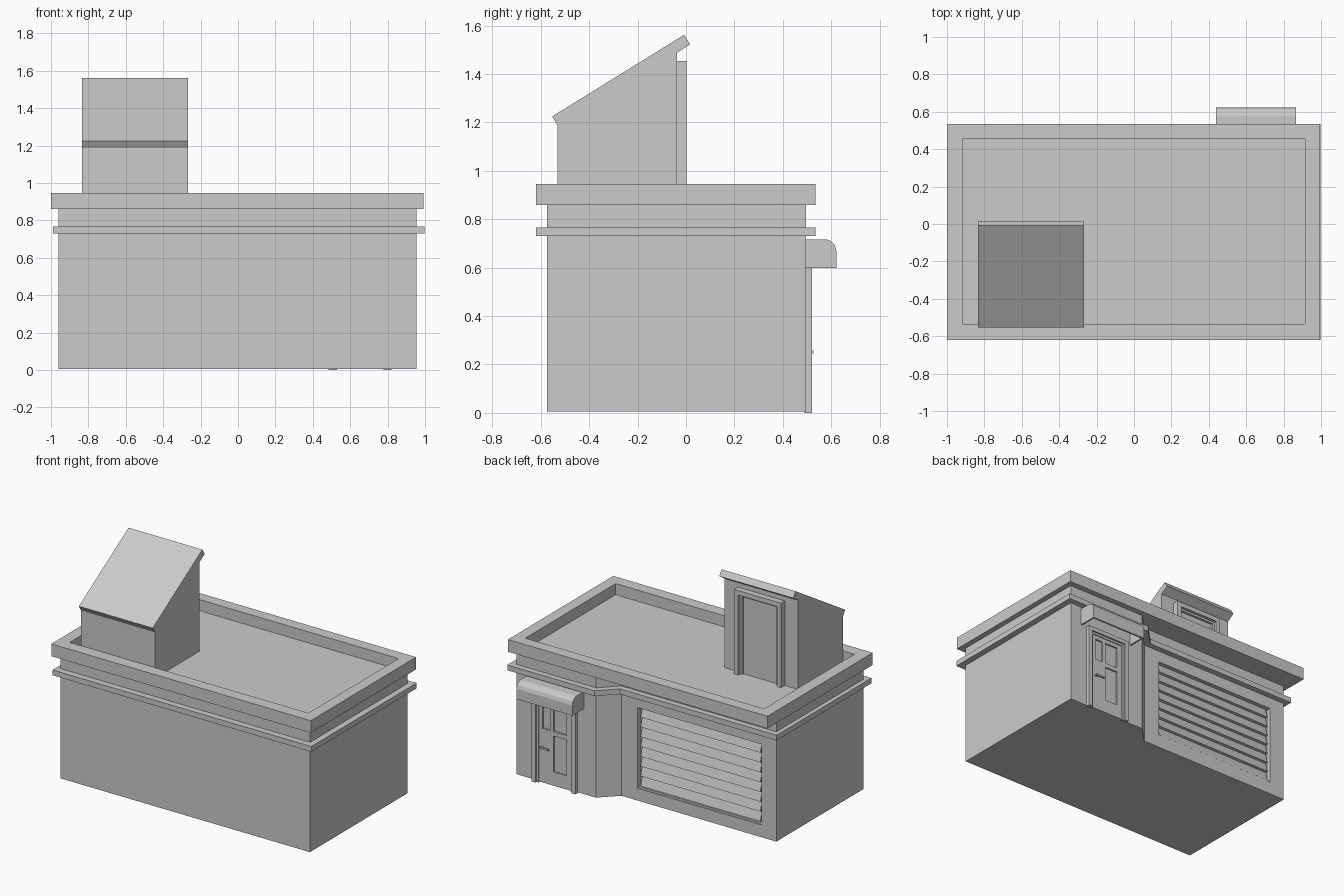
import bpy, bmesh

if "Cube" in bpy.data.objects:
    bpy.data.objects.remove(bpy.data.objects["Cube"])


def prism(name, pts, axis, a, b):
    """Extrude a 2D outline from a to b. axis x: pts are (y,z); axis z: pts are (x,y)."""
    bm = bmesh.new()
    at = (lambda p: (a, p[0], p[1])) if axis == 'x' else (lambda p: (p[0], p[1], a))
    face = bm.faces.new([bm.verts.new(at(p)) for p in pts])
    new = bmesh.ops.extrude_face_region(bm, geom=[face])['geom']
    shift = (b - a, 0, 0) if axis == 'x' else (0, 0, b - a)
    bmesh.ops.translate(bm, vec=shift, verts=[v for v in new if isinstance(v, bmesh.types.BMVert)])
    return finish(name, bm)


def finish(name, bm):
    bmesh.ops.recalc_face_normals(bm, faces=bm.faces)
    me = bpy.data.meshes.new(name)
    bm.to_mesh(me)
    bm.free()
    ob = bpy.data.objects.new(name, me)
    bpy.context.scene.collection.objects.link(ob)
    return ob


def box(name, x0, x1, y0, y1, z0, z1):
    return prism(name, [(x0, y0), (x1, y0), (x1, y1), (x0, y1)], 'z', z0, z1)


def cut(ob, *bounds):
    cutter = box(ob.name + "_cutter", *bounds)
    cutter.hide_render = True
    cutter.hide_viewport = True
    cutter.display_type = 'WIRE'
    mod = ob.modifiers.new("cut", 'BOOLEAN')
    mod.operation = 'DIFFERENCE'
    mod.solver = 'EXACT'
    mod.object = cutter


def door_frame(name, x0, x1, y0, y1, z0, z1, w):
    box(name + "_post_left", x0, x0 + w, y0, y1, z0, z1 - w)
    box(name + "_post_right", x1 - w, x1, y0, y1, z0, z1 - w)
    box(name + "_header", x0, x1, y0, y1, z1 - w, z1)
    # thinner inner step
    s, ym = 0.015, y0 + (y1 - y0) * 0.6
    box(name + "_stop_left", x0 + w, x0 + w + s, y0, ym, z0, z1 - w)
    box(name + "_stop_right", x1 - w - s, x1 - w, y0, ym, z0, z1 - w)
    box(name + "_stop_top", x0 + w + s, x1 - w - s, y0, ym, z1 - w - s, z1 - w)


# main walls: entrance bay stands forward of the garage wall
walls = prism("walls", [(-0.96, -0.575), (0.955, -0.575), (0.955, 0.495), (0.345, 0.495),
                        (0.23, 0.38), (-0.96, 0.38)], 'z', 0.005, 0.865)
cut(walls, -0.845, 0.105, 0.345, 0.5, 0.09, 0.65)

# moulding band following the walls
prism("band", [(-0.99, -0.62), (0.998, -0.62), (0.998, 0.535), (0.328, 0.535),
               (0.213, 0.42), (-0.99, 0.42)], 'z', 0.73, 0.767)

# parapet with sunken flat roof
parapet = box("parapet_roof", -1.0, 0.993, -0.62, 0.535, 0.86, 0.945)
cut(parapet, -0.918, 0.915, -0.535, 0.455, 0.868, 1.1)

# garage door: overlapping slats as a sawtooth profile
n, z0, z1 = 8, 0.105, 0.65
h = (z1 - z0) / n
saw = [(0.335, z1), (0.335, z0)]
for i in range(n):
    saw += [(0.37, z0 + i * h + 0.002), (0.35, z0 + (i + 1) * h)]
prism("garage_slats", saw, 'x', -0.83, 0.09)
box("garage_sill", -0.845, 0.105, 0.34, 0.375, 0.088, 0.103)

# entrance door with recessed panels
door = box("entrance_door", 0.51, 0.795, 0.48, 0.502, 0.005, 0.575)
for px0, px1, pz0, pz1 in [(0.69, 0.75, 0.38, 0.53), (0.565, 0.665, 0.38, 0.53),
                           (0.565, 0.665, 0.1, 0.35)]:
    cut(door, px0, px1, 0.49, 0.55, pz0, pz1)
cut(walls, 0.52, 0.78, 0.475, 0.6, 0.02, 0.56)
door_frame("entrance_frame", 0.485, 0.82, 0.49, 0.521, 0.0, 0.6, 0.028)
box("handle_stem", 0.742, 0.754, 0.5, 0.52, 0.247, 0.257)
box("handle_lever", 0.69, 0.757, 0.516, 0.526, 0.246, 0.258)

# rounded hollow awning
arc = [(0.49, 0.717), (0.58, 0.717), (0.6, 0.709), (0.614, 0.694), (0.622, 0.67), (0.622, 0.598)]
inner = [(0.61, 0.598), (0.61, 0.668), (0.604, 0.686), (0.594, 0.697), (0.578, 0.705), (0.49, 0.705)]
prism("awning_shell", arc + inner, 'x', 0.45, 0.855)
for side, x in (("left", 0.438), ("right", 0.855)):
    prism("awning_end_" + side, arc + [(0.49, 0.598)], 'x', x, x + 0.012)

# rooftop stair tower with overhanging sloped roof
prism("stair_tower", [(-0.53, 0.86), (-0.038, 0.86), (-0.038, 1.487), (0.017, 1.523),
                      (-0.008, 1.562), (-0.553, 1.225), (-0.53, 1.187)], 'x', -0.835, -0.268)
door_frame("tower_frame", -0.732, -0.371, -0.045, 0.003, 0.865, 1.455, 0.032)
box("tower_door", -0.7, -0.4, -0.045, -0.032, 0.865, 1.425)
